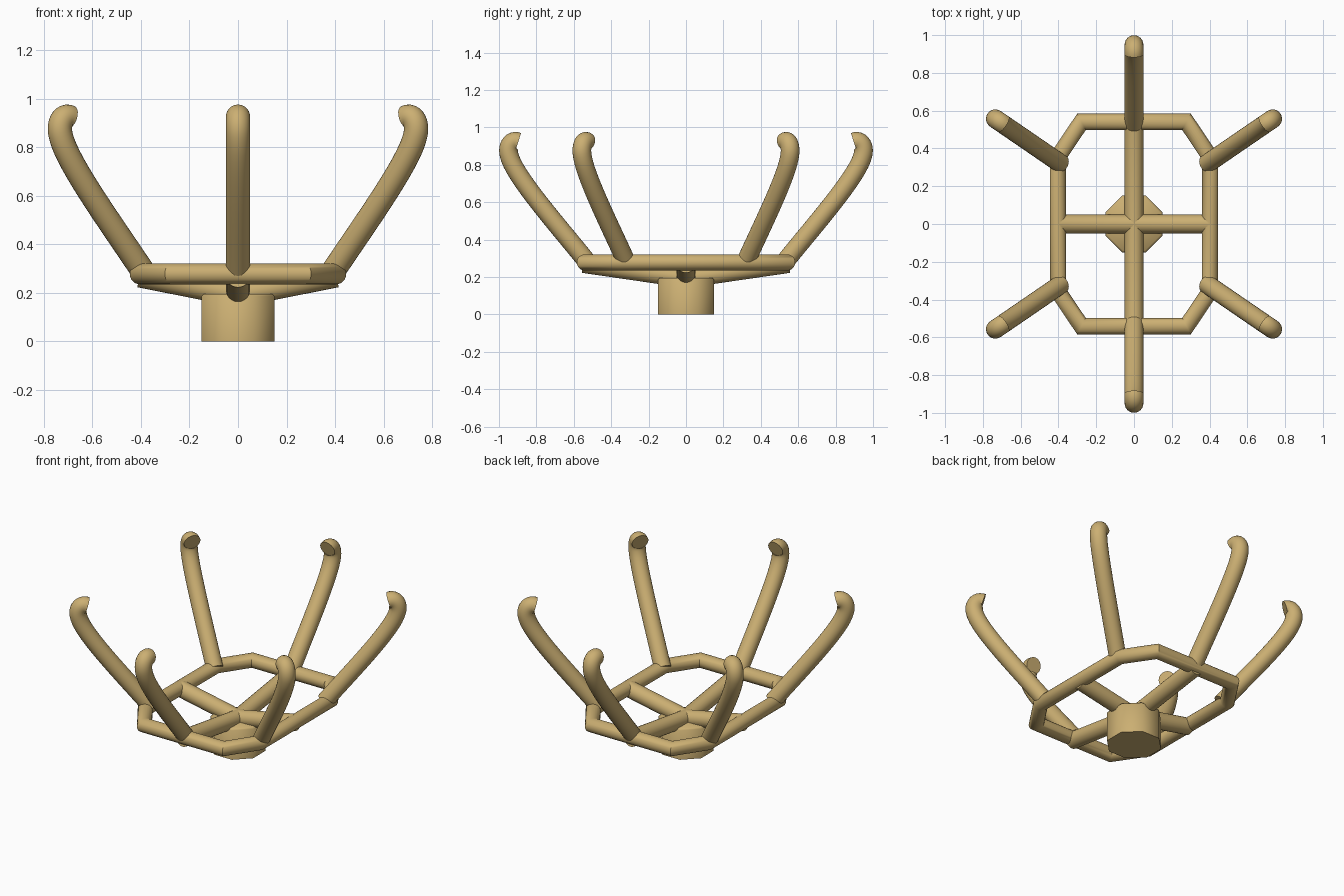
import bpy, bmesh, math
from mathutils import Vector
from mathutils.geometry import interpolate_bezier

if "Cube" in bpy.data.objects:
    bpy.data.objects.remove(bpy.data.objects["Cube"])

mat = bpy.data.materials.new("warm_gold")
mat.diffuse_color = (0.60, 0.43, 0.17, 1)
mat.use_nodes = True
mat.node_tree.nodes["Principled BSDF"].inputs["Base Color"].default_value = mat.diffuse_color


def finish(bm, name, angle):
    bmesh.ops.recalc_face_normals(bm, faces=bm.faces)
    me = bpy.data.meshes.new(name)
    bm.to_mesh(me)
    bm.free()
    me.materials.append(mat)
    ob = bpy.data.objects.new(name, me)
    bpy.context.collection.objects.link(ob)
    bpy.ops.object.select_all(action='DESELECT')
    ob.select_set(True)
    bpy.context.view_layer.objects.active = ob
    bpy.ops.object.shade_smooth_by_angle(angle=math.radians(angle))
    return ob


def tube(name, pts, normal, r, closed=False, sides=24):
    """Round tube with mitred corners along a planar path."""
    bm = bmesh.new()
    pts = [Vector(p) for p in pts]
    nrm = Vector(normal).normalized()
    n = len(pts)
    rings = []
    for i, p in enumerate(pts):
        d_in = p - pts[i - 1] if (i > 0 or closed) else pts[1] - p
        d_out = pts[(i + 1) % n] - p if (i < n - 1 or closed) else d_in
        d_in, d_out = d_in.normalized(), d_out.normalized()
        t = (d_in + d_out).normalized()
        side = t.cross(nrm) / t.dot(d_in)
        rings.append([bm.verts.new(p + r * (math.cos(a) * side + math.sin(a) * nrm))
                      for a in (2 * math.pi * k / sides for k in range(sides))])
    for i in range(n if closed else n - 1):
        a, b = rings[i], rings[(i + 1) % n]
        for k in range(sides):
            j = (k + 1) % sides
            bm.faces.new((a[k], a[j], b[j], b[k]))
    if not closed:
        bm.faces.new(rings[0])
        bm.faces.new(rings[-1])
    return finish(bm, name, 35)


# Eight-sided pedestal with soft shading around its sides
bm = bmesh.new()
R, H = 0.15 / math.cos(math.pi / 8), 0.196
rows = [[bm.verts.new((rr * math.cos(a), rr * math.sin(a), z))
         for a in (math.pi / 8 + k * math.pi / 4 for k in range(8))]
        for rr, z in ((R, 0), (R, H - 0.01), (R - 0.01, H))]
for lo, hi in zip(rows, rows[1:]):
    for k in range(8):
        j = (k + 1) % 8
        bm.faces.new((lo[k], lo[j], hi[j], hi[k]))
bm.faces.new(rows[0])
bm.faces.new(rows[-1])
finish(bm, "pedestal", 50)

# Crossed support bars, dipping to the centre
tube("side_to_side_bar", [(-0.405, 0, 0.272), (0, 0, 0.192), (0.405, 0, 0.272)], (0, 1, 0), 0.05)
tube("front_to_back_bar", [(0, -0.55, 0.272), (0, 0, 0.192), (0, 0.55, 0.272)], (1, 0, 0), 0.05)

# Chamfered rectangular ring
q = [(0.403, 0.355), (0.278, 0.541)]
corner = q + [(-x, y) for x, y in reversed(q)]
path = corner + [(-x, -y) for x, y in corner]
tube("ring", [(x, y, 0.278) for x, y in path], (0, 0, 1), 0.043, closed=True)

# Curved prongs with inward hooked tips: (outward, height) profile
sweep = interpolate_bezier(Vector((0, 0.283)), Vector((0.15, 0.47)),
                           Vector((0.39, 0.74)), Vector((0.415, 0.85)), 20)
hook = interpolate_bezier(Vector((0.415, 0.85)), Vector((0.43, 0.90)),
                          Vector((0.40, 0.937)), Vector((0.367, 0.922)), 12)
profile = sweep + hook[1:]


def prong(name, x, y, ang):
    c, s = math.cos(ang), math.sin(ang)
    tube(name, [(x + p[0] * c, y + p[0] * s, p[1]) for p in profile], (-s, c, 0), 0.05)


for sy, end in ((-1, "front"), (1, "back")):
    prong(end + "_prong", 0, sy * 0.53, sy * math.pi / 2)
    for sx, hand in ((-1, "left"), (1, "right")):
        ang = math.atan2(sy * 0.565, sx * 0.825)
        prong(f"{end}_{hand}_prong", sx * 0.388, sy * 0.32, ang)
